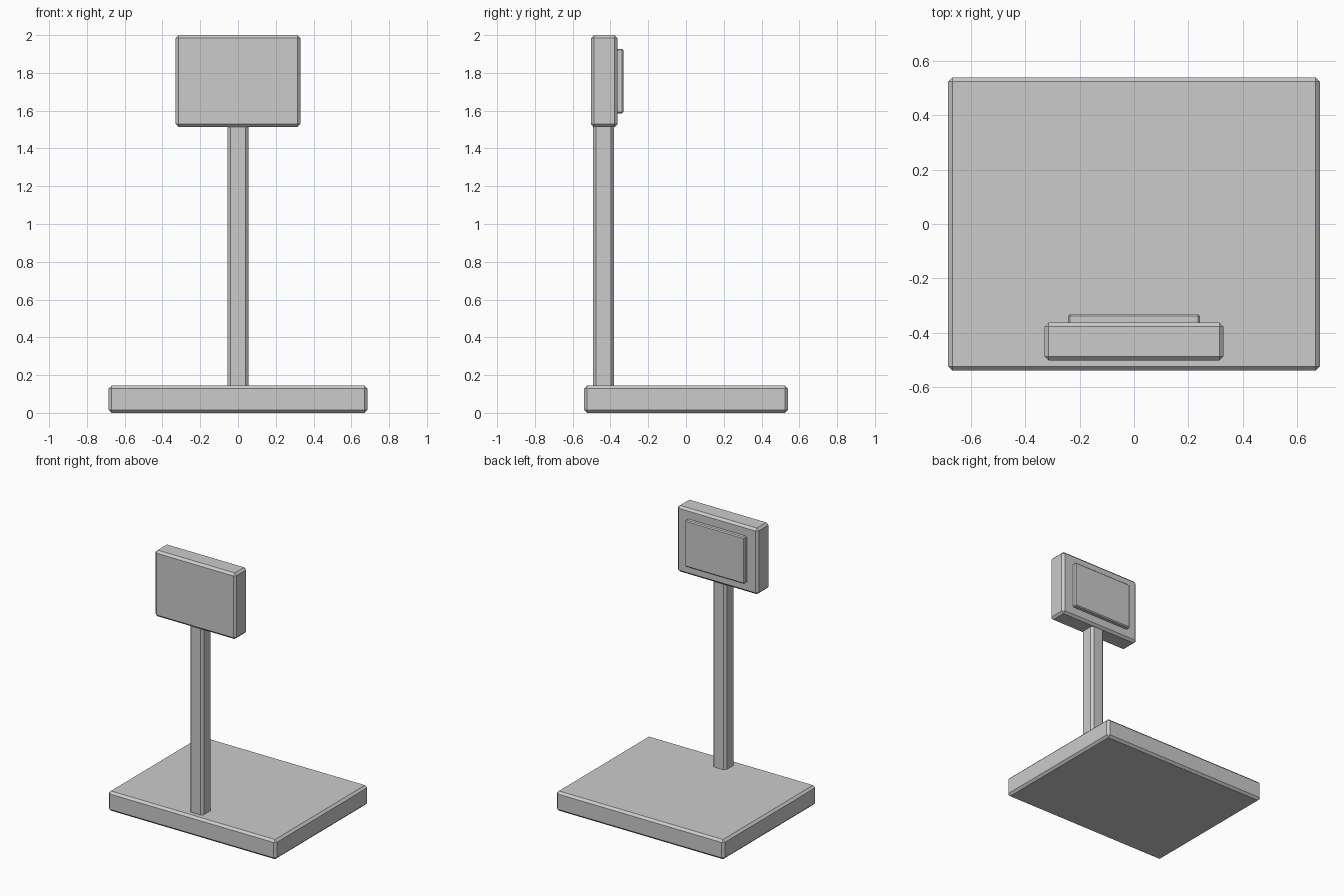
import bpy

if "Cube" in bpy.data.objects:
    bpy.data.objects.remove(bpy.data.objects["Cube"])


def chamfered_box(name, x, y, z, chamfer):
    """Box spanning the given (min, max) ranges with one-step chamfered edges."""
    spans = (x, y, z)
    bpy.ops.mesh.primitive_cube_add(size=1, location=[(a + b) / 2 for a, b in spans])
    obj = bpy.context.object
    obj.name = name
    obj.scale = [b - a for a, b in spans]
    bpy.ops.object.transform_apply(location=False, rotation=False, scale=True)
    bevel = obj.modifiers.new("chamfer", 'BEVEL')
    bevel.width = chamfer
    bevel.segments = 1
    return obj


# Weighing platform
chamfered_box("platform", (-0.685, 0.685), (-0.54, 0.54), (0, 0.145), 0.016)

# Upright post, ends seated in the platform and the display housing
chamfered_box("post", (-0.055, 0.055), (-0.493, -0.38), (0.128, 1.53), 0.016)

# Display housing and raised screen facing the platform
chamfered_box("display_housing", (-0.33, 0.33), (-0.503, -0.362), (1.513, 2.0), 0.016)
chamfered_box("screen", (-0.243, 0.243), (-0.375, -0.332), (1.585, 1.927), 0.007)
